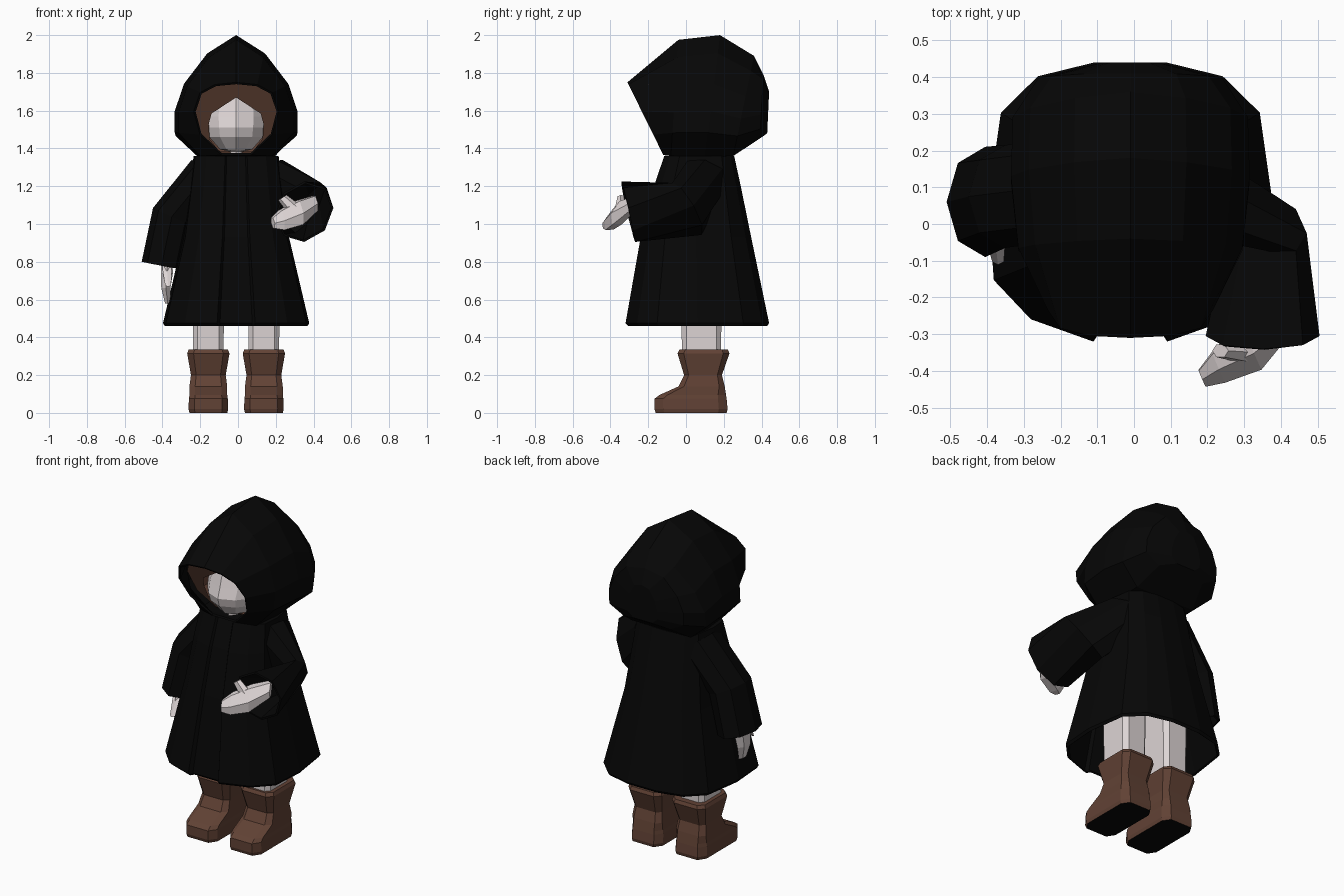
import bpy, bmesh, math
from mathutils import Vector

if "Cube" in bpy.data.objects:
    bpy.data.objects.remove(bpy.data.objects["Cube"])

CX = -0.01  # symmetry plane of the figure


def material(name, rgb):
    m = bpy.data.materials.new(name)
    m.diffuse_color = (*rgb, 1)
    m.use_nodes = True
    m.node_tree.nodes["Principled BSDF"].inputs["Base Color"].default_value = m.diffuse_color
    return m


BLACK = material("black cloth", (0.002, 0.002, 0.002))
BROWN = material("brown leather", (0.12, 0.054, 0.035))
PALE = material("pale skin", (0.72, 0.66, 0.66))


def loft(name, rings, mat, start=True, end=True, thick=0):
    """Skin a list of equal-length rings, optionally capped or thickened."""
    bm = bmesh.new()
    vs = [[bm.verts.new(p) for p in r] for r in rings]
    n = len(vs[0])
    for a, b in zip(vs, vs[1:]):
        for i in range(n):
            j = (i + 1) % n
            bm.faces.new((a[i], a[j], b[j], b[i]))
    if start:
        bm.faces.new(vs[0])
    if end:
        bm.faces.new(vs[-1])
    bmesh.ops.recalc_face_normals(bm, faces=bm.faces)
    me = bpy.data.meshes.new(name)
    bm.to_mesh(me)
    bm.free()
    me.materials.append(mat)
    ob = bpy.data.objects.new(name, me)
    bpy.context.collection.objects.link(ob)
    if thick:
        s = ob.modifiers.new("thickness", "SOLIDIFY")
        s.thickness = thick
        s.offset = -1
    return ob


def mirrored(half):
    return half + [(-x, t) for x, t in reversed(half) if x > 0]


def plan(half, z, yf, yb, hw, cx=CX):
    """Horizontal ring; half outline runs front (t=0) to back (t=1)."""
    return [(cx + x * hw, yf + t * (yb - yf), z) for x, t in mirrored(half)]


def slanted(half, top, bottom, hw):
    """Upright ring between a bottom (y, z) and a top (y, z)."""
    return [(CX + x * hw, bottom[0] + t * (top[0] - bottom[0]),
             bottom[1] + t * (top[1] - bottom[1])) for x, t in mirrored(half)]


def oval(c, u, v, s=1, n=8):
    c, u, v = Vector(c), Vector(u) * s, Vector(v) * s
    return [c + u * math.cos(k * math.tau / n) + v * math.sin(k * math.tau / n)
            for k in range(n)]


# Robe: flared skirt with a shallow front pleat
ROBE = [(0, .03), (.22, .03), (.26, 0), (.7, .08), (.96, .22), (1, .5),
        (.91, .82), (.65, .95), (.25, 1)]
loft("robe", [plan(ROBE, 0.46, -.305, .43, .378),
              plan(ROBE, 0.475, -.32, .44, .387),
              plan(ROBE, 0.93, -.24, .345, .28),
              plan(ROBE, 1.20, -.17, .29, .245),
              plan(ROBE, 1.36, -.115, .255, .225)], BLACK, start=False, thick=.008)

# Hood: rings from the slanted opening to the back of the head
RIM = [(0, 1), (.5, .97), (.85, .86), (1, .6), (.85, .28), (.35, 0)]
HOOD = [(0, 1), (.47, .85), (.85, .6), (1, .375), (1, .2), (.62, 0)]
BACK = [(0, 1), (.5, .93), (.85, .65), (1, .375), (1, .15), (.62, 0)]
loft("hood", [slanted(RIM, (-.31, 1.75), (-.12, 1.365), .225),
              slanted(HOOD, (-.04, 1.975), (-.08, 1.36), .305),
              slanted(HOOD, (.18, 2.0), (.10, 1.355), .325),
              slanted(HOOD, (.36, 1.89), (.25, 1.36), .32),
              slanted(BACK, (.41, 1.79), (.39, 1.452), .25),
              slanted(BACK, (.44, 1.70), (.43, 1.48), .10)],
     BLACK, start=False, thick=.012)

# Head with a forward face ridge
HEAD = [(0, 0), (.6, .1), (1, .3), (1, .7), (.55, 1)]
loft("head", [plan(HEAD, z, yf, yb, hw) for z, yf, yb, hw in (
    (1.33, -.075, .12, .04), (1.385, -.075, .13, .04), (1.395, -.11, .16, .085),
    (1.46, -.165, .2, .142), (1.51, -.18, .2, .15), (1.57, -.16, .22, .155),
    (1.70, -.12, .22, .14))], PALE)


# Hair: frame around the face, continued backwards as a shell
def hair_ring(half, back=None):
    return [(CX + x, -.03 - (z - 1.36) * .45 if back is None else back, z)
            for x, z in mirrored(half)]


INNER = [(0, 1.67), (.13, 1.585), (.145, 1.53), (.14, 1.45), (.09, 1.385)]
OUTER = [(0, 1.78), (.17, 1.74), (.235, 1.6), (.21, 1.47), (.11, 1.375)]
loft("hair", [hair_ring(INNER), hair_ring(OUTER), hair_ring(OUTER, .22)],
     BROWN, start=False)

# Raised arm sleeve and hanging arm sleeve
loft("raised_sleeve", [
    oval((.15, .10, 1.25), (0, .13, -.03), (.085, 0, .09)),
    oval((.37, .005, 1.08), (0, .08, -.085), (.10, -.03, .11)),
    oval((.35, -.305, 1.065), (0, .035, -.16), (.155, 0, .02))],
    BLACK, start=False, end=False, thick=.012)
loft("hanging_sleeve", [
    oval((-.16, .10, 1.27), (0, .14, 0), (-.085, 0, .07)),
    oval((-.35, .075, 1.04), (0, .14, 0), (-.10, 0, .045)),
    oval((-.405, .06, .78), (0, .15, 0), (-.105, 0, .02))],
    BLACK, start=False, end=False, thick=.012)

# Hands: flat palms tapering to the fingertips, plus thumbs
U, V = (-.015, .033, .047), (.01, -.025, .025)
loft("raised_hand", [oval(c, U, V, s, 6) for c, s in (
    ((.41, -.27, 1.11), .85), ((.325, -.345, 1.06), 1.35),
    ((.23, -.39, 1.02), 1.1), ((.185, -.42, 1.005), .6))], PALE)
loft("raised_thumb", [oval((.30, -.35, 1.075), (.035, 0, .02), (0, .03, 0), 1, 6),
                      oval((.235, -.345, 1.14), (.022, 0, .014), (0, .02, 0), 1, 6)], PALE)
loft("hanging_hand", [oval((x, y, z), (0, u, 0), (v, 0, 0), 1, 6) for x, y, z, u, v in (
    (-.378, .03, .86, .055, .034), (-.376, 0, .74, .07, .036),
    (-.382, -.01, .66, .062, .028), (-.372, -.01, .58, .035, .016))], PALE)
loft("hanging_thumb", [oval((-.375, -.045, .77), (0, .025, .025), (.028, 0, 0), 1, 6),
                       oval((-.37, -.095, .68), (0, .016, .012), (.018, 0, 0), 1, 6)], PALE)

# Legs and boots, black soles on the downward faces
BOX = [(.7, 0), (1, .12), (1, .88), (.7, 1)]
for side, sx in (("left", 1), ("right", -1)):
    cx = CX + sx * .147
    loft(side + "_leg", [plan(BOX, .25, -.02, .185, .08, cx),
                         plan(BOX, .80, -.03, .19, .085, cx)], PALE)
    boot = loft(side + "_boot", [plan(BOX, z, yf, yb, hw, cx) for z, yf, yb, hw in (
        (0, -.16, .215, .10), (.02, -.167, .22, .105), (.075, -.167, .215, .103),
        (.095, -.14, .212, .10), (.14, -.04, .205, .10), (.20, -.01, .19, .092),
        (.315, -.045, .23, .112), (.335, -.035, .222, .104))], BROWN)
    boot.data.materials.append(BLACK)
    for f in boot.data.polygons:
        f.material_index = 1 if f.normal.z < -.9 else 0
